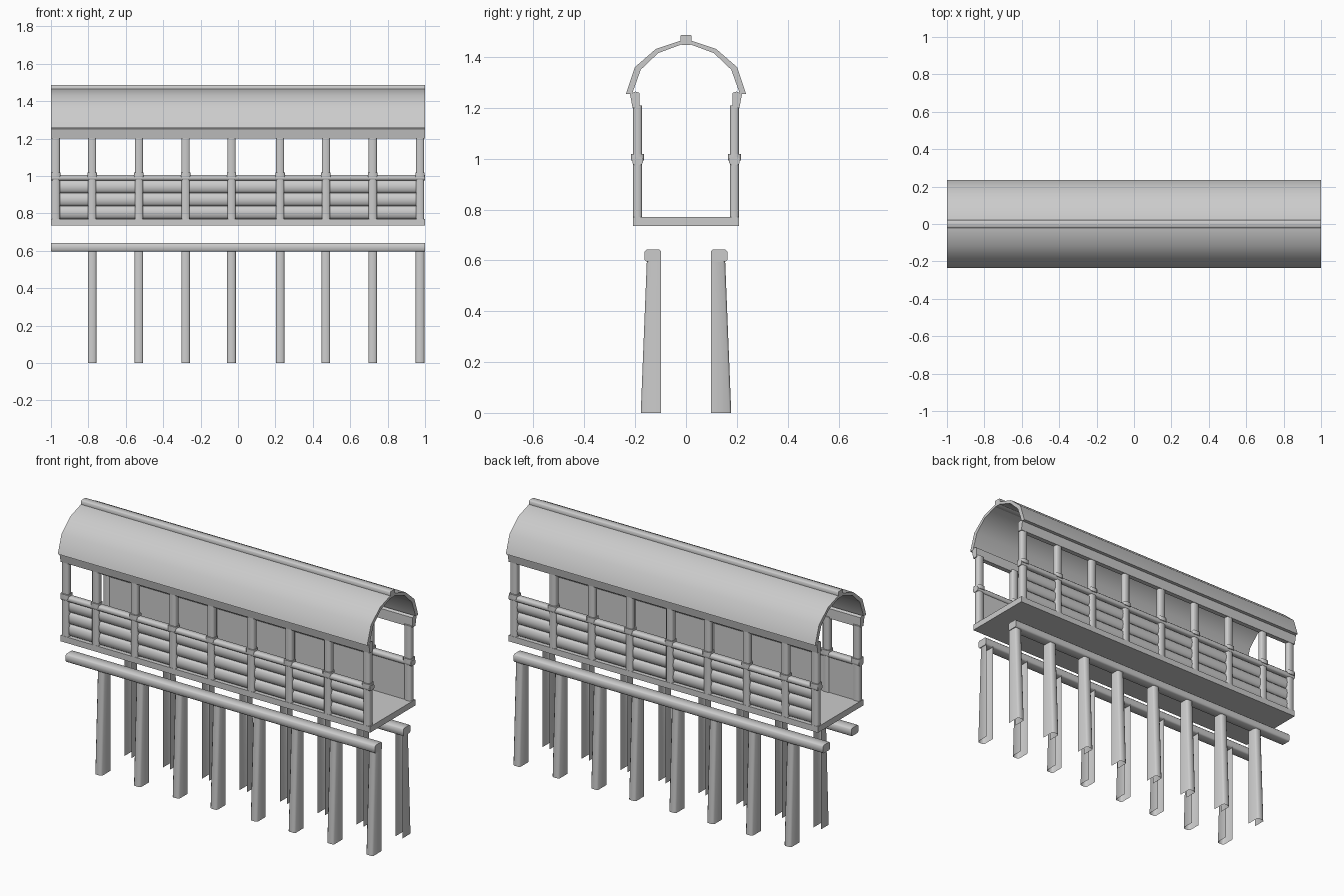
import bpy, bmesh, math

if "Cube" in bpy.data.objects:
    bpy.data.objects.remove(bpy.data.objects["Cube"])

POSTS = [-0.975, -0.78, -0.53, -0.28, -0.035, 0.225, 0.47, 0.72, 0.973]


def finish(name, bm, mirror=True, angle=40):
    bmesh.ops.recalc_face_normals(bm, faces=bm.faces)
    me = bpy.data.meshes.new(name)
    bm.to_mesh(me)
    bm.free()
    ob = bpy.data.objects.new(name, me)
    bpy.context.collection.objects.link(ob)
    bpy.ops.object.select_all(action='DESELECT')
    ob.select_set(True)
    bpy.context.view_layer.objects.active = ob
    bpy.ops.object.shade_smooth_by_angle(angle=math.radians(angle))
    if mirror:
        m = ob.modifiers.new("both_sides", 'MIRROR')
        m.use_axis = (False, True, False)
    return ob


def loft(bm, a, b, closed=True, caps=True):
    """Skin two matching loops of 3D points."""
    va = [bm.verts.new(p) for p in a]
    vb = [bm.verts.new(p) for p in b]
    n = len(va)
    for i in range(n if closed else n - 1):
        j = (i + 1) % n
        bm.faces.new((va[i], va[j], vb[j], vb[i]))
    if caps:
        bm.faces.new(va)
        bm.faces.new(vb[::-1])


def beam(bm, profile, x0=-1, x1=1):
    """Extrude a (y, z) profile along x."""
    loft(bm, [(x0, y, z) for y, z in profile], [(x1, y, z) for y, z in profile])


def chamfered(a0, a1, b0, b1, c):
    """Rectangle with cut corners."""
    return [(a0 + c, b0), (a1 - c, b0), (a1, b0 + c), (a1, b1 - c),
            (a1 - c, b1), (a0 + c, b1), (a0, b1 - c), (a0, b0 + c)]


def long_part(name, profile, x0=-1, x1=1, mirror=True, angle=40):
    bm = bmesh.new()
    beam(bm, profile, x0, x1)
    return finish(name, bm, mirror, angle)


def uprights(name, half, y0, y1, z0, z1, c):
    bm = bmesh.new()
    for x in POSTS:
        p = chamfered(x - half, x + half, y0, y1, c)
        loft(bm, [(px, py, z0) for px, py in p], [(px, py, z1) for px, py in p])
    return finish(name, bm, angle=50)


# Supporting legs: tapered channels, open on the inner side
bm = bmesh.new()
for x in POSTS[1:]:
    def channel(outer, z):
        w, c = 0.023, 0.008
        return [(x - w, -0.098, z), (x - w, -outer + c, z), (x - w + c, -outer, z),
                (x + w - c, -outer, z), (x + w, -outer + c, z), (x + w, -0.098, z)]
    loft(bm, channel(0.178, 0), channel(0.154, 0.6), closed=False, caps=False)
finish("support_legs", bm, angle=50)

# Beams lying on the legs
long_part("support_beams", chamfered(-0.163, -0.098, 0.595, 0.642, 0.007), angle=50)

# Floor deck
long_part("floor", [(-0.209, 0.735), (0.209, 0.735), (0.209, 0.77), (-0.209, 0.77)], mirror=False)

# Wall posts and the collars that clasp the rail
uprights("wall_posts", 0.022, -0.208, -0.173, 0.768, 1.21, 0.007)
uprights("rail_collars", 0.025, -0.216, -0.166, 0.993, 1.018, 0.006)

# Hand rail
long_part("hand_rail", chamfered(-0.211, -0.170, 0.976, 1.006, 0.007), angle=50)

# Wall boards: three rounded boards with a flat inner face
bm = bmesh.new()
for i in range(3):
    z = 0.77 + i * 0.069
    beam(bm, [(-0.178, z), (-0.178, z + 0.069), (-0.186, z + 0.069), (-0.197, z + 0.058),
              (-0.201, z + 0.034), (-0.197, z + 0.011), (-0.186, z)], -0.96, 0.96)
finish("wall_boards", bm, angle=50)

# Eave plates on top of the posts
long_part("eave_plates", [(-0.210, 1.2), (-0.182, 1.2), (-0.182, 1.258), (-0.200, 1.264),
                          (-0.220, 1.252)])

# Arched roof shell
half_out = [(-0.236, 1.255), (-0.201, 1.36), (-0.118, 1.432), (-0.018, 1.465)]
half_in = [(-0.212, 1.255), (-0.178, 1.35), (-0.110, 1.415), (-0.016, 1.45)]
bm = bmesh.new()
outer = half_out + [(-y, z) for y, z in half_out[::-1]]
inner = half_in + [(-y, z) for y, z in half_in[::-1]]
rings = [[bm.verts.new((x, y, z)) for y, z in outer + inner[::-1]] for x in (-1, 1)]
n, k = len(rings[0]), len(outer)
for i in range(n):
    j = (i + 1) % n
    bm.faces.new((rings[0][i], rings[0][j], rings[1][j], rings[1][i]))
for r in rings:
    for i in range(k - 1):
        bm.faces.new((r[i], r[i + 1], r[n - 2 - i], r[n - 1 - i]))
finish("roof", bm, mirror=False)

# Ridge cap
long_part("ridge_cap", chamfered(-0.022, 0.022, 1.448, 1.487, 0.004), mirror=False, angle=50)
